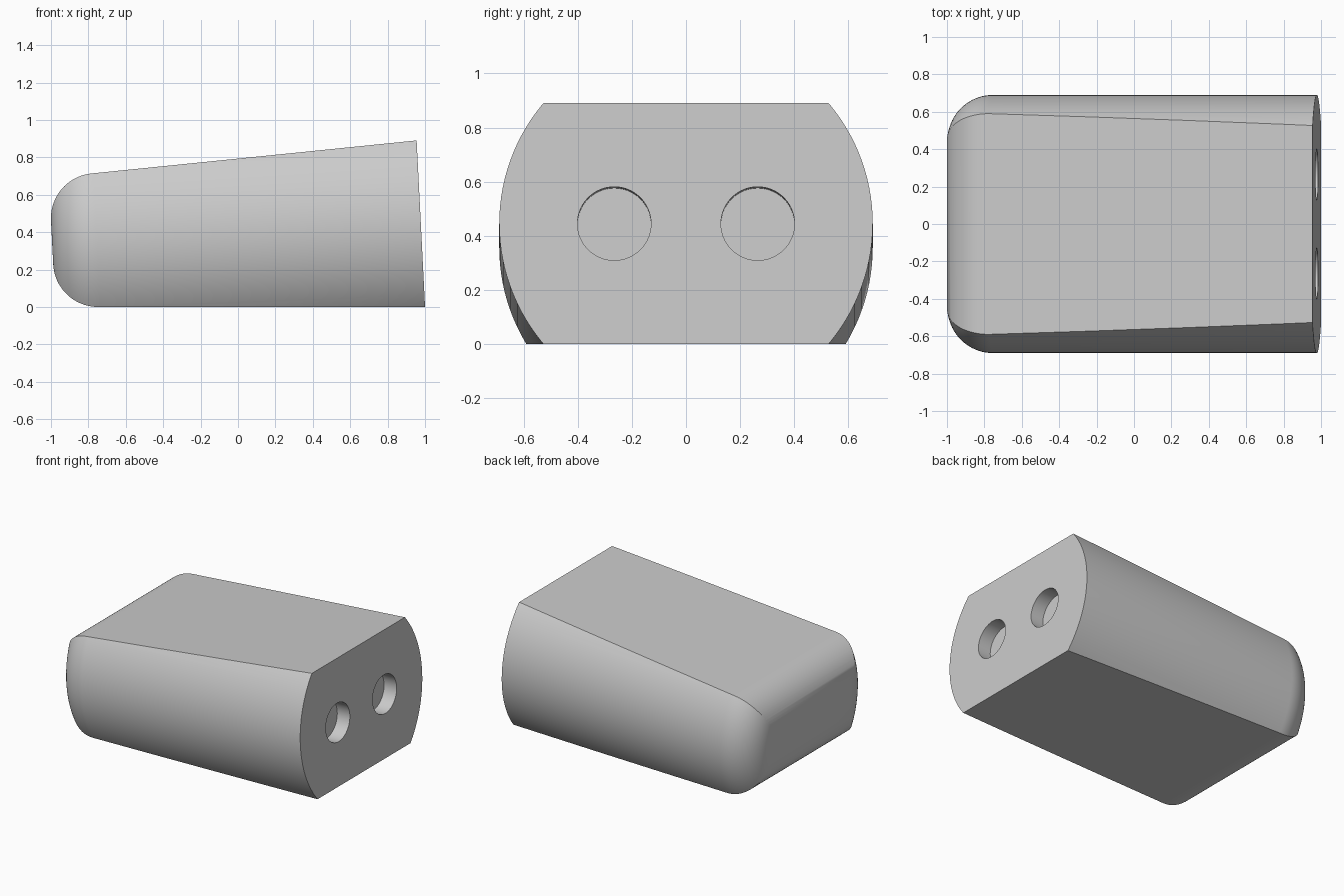
import bpy
import bmesh
from math import sin, cos, tan, pi, radians
from mathutils import Matrix, Vector

cube = bpy.data.objects.get("Cube")
if cube:
    bpy.data.objects.remove(cube, do_unlink=True)

TILT = radians(2.9)      # half angle of the wedge, and tilt of the long axis
LENGTH = 1.974
RADIUS = 0.69
HALF = 0.4457            # half height at the wide end
FILLET = 0.24
PLACE = Matrix.Translation((HALF * sin(TILT) + 0.955, 0, HALF * cos(TILT))) @ Matrix.Rotation(-TILT, 4, "Y")

grey = bpy.data.materials.new("light grey")
grey.use_nodes = True
colour = (0.6, 0.6, 0.6, 1)
grey.diffuse_color = colour
grey.node_tree.nodes["Principled BSDF"].inputs["Base Color"].default_value = colour


def make_object(name, bm):
    bmesh.ops.recalc_face_normals(bm, faces=bm.faces)
    mesh = bpy.data.meshes.new(name)
    bm.to_mesh(mesh)
    bm.free()
    mesh.materials.append(grey)
    obj = bpy.data.objects.new(name, mesh)
    obj.matrix_world = PLACE
    bpy.context.collection.objects.link(obj)
    return obj


def arc(cx, cz, start, end, steps=20):
    angles = [start + (end - start) * i / steps for i in range(steps + 1)]
    return [(cx + FILLET * cos(a), cz + FILLET * sin(a)) for a in angles]


# Wedge body with a rounded narrow end, drawn from the side and extruded
cx = FILLET - LENGTH
cz = HALF + cx * tan(TILT) - FILLET / cos(TILT)
upper = [(0, HALF)] + arc(cx, cz, pi / 2 + TILT, pi)
outline = upper + [(x, -z) for x, z in reversed(upper)]
bm = bmesh.new()
face = bm.faces.new([bm.verts.new((x, -1, z)) for x, z in outline])
side = bmesh.ops.extrude_face_region(bm, geom=[face])
bmesh.ops.translate(bm, vec=(0, 2, 0), verts=[v for v in side["geom"] if isinstance(v, bmesh.types.BMVert)])
body = make_object("body", bm)

# Round bar with a filleted end that shapes the curved sides
bm = bmesh.new()
end = -LENGTH - 0.0005
profile = [(0.1, 0), (0.1, RADIUS)] + arc(end + FILLET, RADIUS - FILLET, pi / 2, pi) + [(end, 0)]
verts = [bm.verts.new((x, 0, z)) for x, z in profile]
edges = [bm.edges.new(pair) for pair in zip(verts, verts[1:])]
bmesh.ops.spin(bm, geom=verts + edges, axis=(1, 0, 0), cent=(0, 0, 0), angle=2 * pi, steps=128)
bmesh.ops.remove_doubles(bm, verts=bm.verts, dist=0.0001)
round_bar = make_object("round_bar_cutter", bm)

# Two shallow round sockets in the wide end
bm = bmesh.new()
for y in (-0.265, 0.265):
    bmesh.ops.create_cone(bm, cap_ends=True, segments=64, radius1=0.136, radius2=0.136, depth=0.2,
                          matrix=Matrix.Translation(Vector((0, y, 0))) @ Matrix.Rotation(pi / 2, 4, "Y"))
sockets = make_object("socket_cutter", bm)

bpy.context.view_layer.objects.active = body
for obj in bpy.context.selected_objects:
    obj.select_set(False)
body.select_set(True)
for cutter, operation in ((round_bar, "INTERSECT"), (sockets, "DIFFERENCE")):
    cutter.hide_render = True
    mod = body.modifiers.new(cutter.name, "BOOLEAN")
    mod.operation = operation
    mod.solver = "EXACT"
    mod.object = cutter
    bpy.ops.object.modifier_apply(modifier=mod.name)
    bpy.data.objects.remove(cutter, do_unlink=True)

bpy.ops.object.shade_smooth_by_angle(angle=radians(25))
